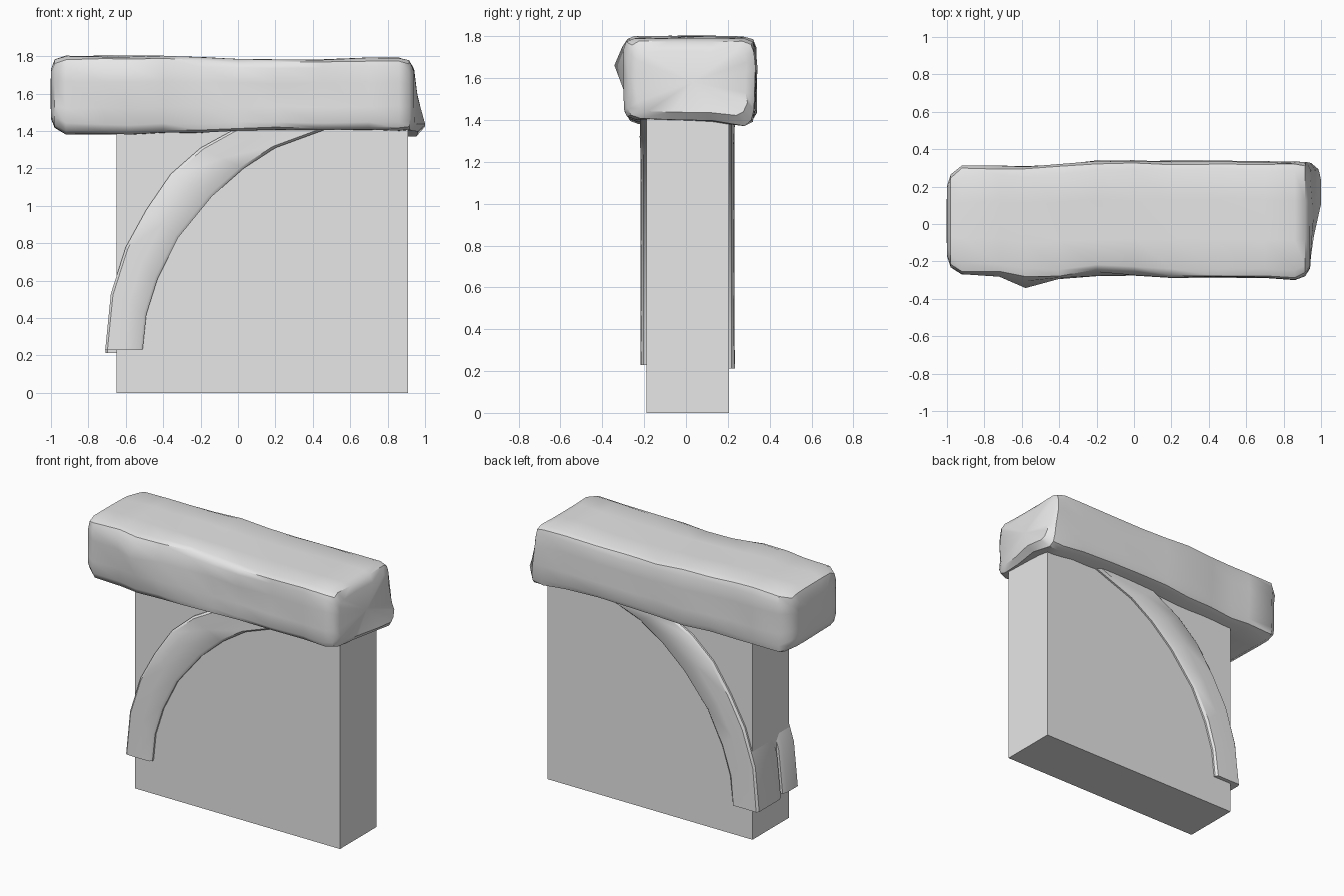
import bpy, bmesh, math, random
from mathutils import Vector

random.seed(4)
old = bpy.data.objects.get("Cube")
if old:
    bpy.data.objects.remove(old, do_unlink=True)

stone = bpy.data.materials.new("plain grey stone")
stone.use_nodes = True
GREY = (0.8, 0.8, 0.8, 1)
stone.diffuse_color = GREY
stone.node_tree.nodes["Principled BSDF"].inputs["Base Color"].default_value = GREY


def make(name, bm, smooth=None):
    bmesh.ops.recalc_face_normals(bm, faces=bm.faces)
    me = bpy.data.meshes.new(name)
    bm.to_mesh(me)
    bm.free()
    ob = bpy.data.objects.new(name, me)
    bpy.context.collection.objects.link(ob)
    me.materials.append(stone)
    if smooth:
        bpy.ops.object.select_all(action='DESELECT')
        ob.select_set(True)
        bpy.context.view_layer.objects.active = ob
        bpy.ops.object.shade_smooth_by_angle(angle=math.radians(smooth))
    return ob


def loft(rings):
    """Skin a list of closed rings and cap both ends."""
    bm = bmesh.new()
    rows = [[bm.verts.new(p) for p in ring] for ring in rings]
    n = len(rows[0])
    for a, b in zip(rows, rows[1:]):
        for i in range(n):
            j = (i + 1) % n
            bm.faces.new((a[i], a[j], b[j], b[i]))
    bm.faces.new(rows[0])
    bm.faces.new(rows[-1])
    return bm


# Wall slab
bm = bmesh.new()
bmesh.ops.create_cube(bm, size=1)
for v in bm.verts:
    v.co = (0.91 if v.co.x > 0 else -0.65,
            0.205 if v.co.y > 0 else -0.19,
            1.42 if v.co.z > 0 else 0)
make("wall", bm)

# Curved braces: one on each side, nearly meeting inside the wall
OUTER = [(-.71, .23), (-.68, .53), (-.6, .78), (-.49, .98), (-.36, 1.17), (-.2, 1.31), (0, 1.42), (.12, 1.47)]
INNER = [(-.51, .23), (-.49, .42), (-.43, .61), (-.32, .83), (-.14, 1.05), (.03, 1.2), (.2, 1.31), (.5, 1.42)]


def brace(name, y_face, y_back, drop):
    rings = []
    s = 0.015 if y_face > y_back else -0.015
    for (ox, oz), (ix, iz) in zip(OUTER, INNER):
        o, i = Vector((ox, 0, oz - drop)), Vector((ix, 0, iz - drop))
        jit = random.uniform(-0.006, 0.004) * (1 if s > 0 else -1)
        spots = [(0.06, y_face + jit), (0.5, y_face), (0.93, y_face + jit),
                 (1, y_face - s), (1, y_back), (0.06, y_back),
                 (0, y_back + 2 * s), (0, y_face - s)]
        rings.append([o.lerp(i, t) + Vector((0, y, 0)) for t, y in spots])
    make(name, loft(rings), 35)


brace("front_brace", -0.218, -0.055, 0)
brace("back_brace", 0.232, -0.035, 0.018)

# Rough stone beam: x, front y, back y, bottom z, top z, corner size
STATIONS = [
    (-1.0, -.17, .2, 1.47, 1.73, .05), (-.98, -.23, .26, 1.42, 1.78, .06),
    (-.92, -.265, .31, 1.385, 1.8, .06), (-.72, -.27, .31, 1.385, 1.8, .05),
    (-.58, -.285, .305, 1.385, 1.8, .05), (-.4, -.29, .32, 1.39, 1.8, .05),
    (-.2, -.28, .335, 1.39, 1.795, .045), (0, -.285, .335, 1.4, 1.785, .045),
    (.2, -.29, .335, 1.405, 1.78, .045), (.45, -.285, .335, 1.405, 1.78, .04),
    (.7, -.29, .33, 1.405, 1.79, .045), (.86, -.295, .33, 1.4, 1.79, .05),
    (.915, -.275, .33, 1.405, 1.775, .055), (.94, -.235, .29, 1.44, 1.73, .05)]


def section(x, y0, y1, z0, z1, c):
    ring = []
    corners = [(y0, z0), (y1, z0), (y1, z1), (y0, z1)]
    for k, (y, z) in enumerate(corners):
        py, pz = corners[k - 1]
        ny, nz = corners[(k + 1) % 4]
        toward = lambda a, b, d: a + math.copysign(d, b - a) if abs(b - a) > 1e-6 else a
        ring.append(Vector((x, toward(y, py, c), toward(z, pz, c))))
        ring.append(Vector((x, toward(y, (py + ny) / 2, c * .28), toward(z, (pz + nz) / 2, c * .28))))
        ring.append(Vector((x, toward(y, ny, c), toward(z, nz, c))))
        for t in (1 / 3, 2 / 3):
            a, b = Vector((x, y, z)), Vector((x, ny, nz))
            ring.append(a.lerp(b, t))
    return ring


def lump(p, centre, size, push):
    """Push a point with a smooth falloff around a centre."""
    d = sum(((p[i] - centre[i]) / size[i]) ** 2 for i in range(3))
    return Vector(push) * math.exp(-d)


rings = []
for k, st in enumerate(STATIONS):
    ring = section(*st)
    for p in ring:
        p += lump(p, (-.58, -.3, 1.66), (.12, .12, .1), (0, -.055, 0))
        p += lump(p, (.94, .17, 1.45), (.06, .22, .15), (.065, 0, 0))
        p += lump(p, (.9, .27, 1.38), (.2, .12, .1), (0, 0, -.035))
        p += lump(p, (-.1, -.3, 1.78), (.12, .08, .06), (0, .05, -.012))
        p += lump(p, (.1, -.3, 1.55), (.25, .1, .12), (0, .015, 0))
        p.y += random.uniform(-.006, .006)
        p.z += random.uniform(-.004, .004)
    rings.append(ring)
bm = loft(rings)
# Soften the end caps with a central point
caps = [f for f in bm.faces if len(f.verts) > 4]
for cap in caps:
    sign = 1 if cap.calc_center_median().x > 0 else -1
    hub = bmesh.ops.poke(bm, faces=[cap])["verts"][0]
    hub.co.x += 0.003 * sign
make("beam", bm, 40)
